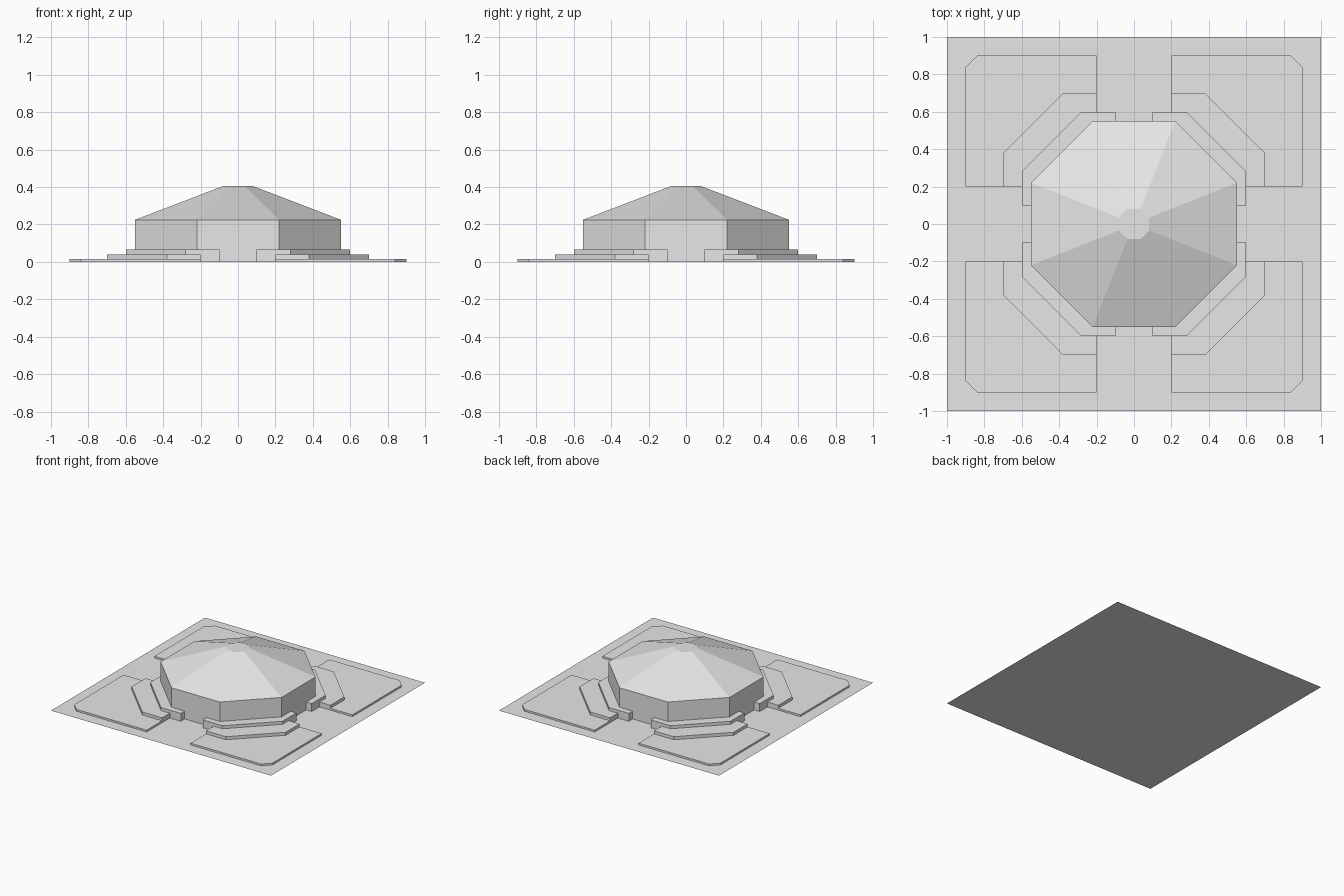
import bpy, bmesh
from math import cos, sin, pi

cube = bpy.data.objects.get("Cube")
if cube:
    bpy.data.objects.remove(cube, do_unlink=True)

grey = bpy.data.materials.new("plain_grey")
grey.use_nodes = True
grey.diffuse_color = (0.8, 0.8, 0.8, 1)
grey.node_tree.nodes["Principled BSDF"].inputs["Base Color"].default_value = grey.diffuse_color


def make_object(name, bm):
    mesh = bpy.data.meshes.new(name)
    bm.to_mesh(mesh)
    bm.free()
    mesh.materials.append(grey)
    obj = bpy.data.objects.new(name, mesh)
    bpy.context.collection.objects.link(obj)
    return obj


def loft(name, rings, cap=True):
    """Join counter-clockwise rings, given as (outline, height), from bottom to top."""
    bm = bmesh.new()
    loops = [[bm.verts.new((x, y, z)) for x, y in outline] for outline, z in rings]
    for low, high in zip(loops, loops[1:]):
        for i in range(len(low)):
            j = (i + 1) % len(low)
            bm.faces.new((low[i], low[j], high[j], high[i]))
    if cap:
        bm.faces.new(loops[-1])
    return make_object(name, bm)


def octagon(radius, half_side):
    r, s = radius, half_side
    return [(r, -s), (r, s), (s, r), (-s, r), (-r, s), (-r, -s), (-s, -r), (s, -r)]


def corner_outline(start, outer, bend, inner):
    """Corner slab with a chamfered outer edge; its inner edge lies within the hall."""
    return [(inner, start), (outer, start), (outer, bend),
            (bend, outer), (start, outer), (start, inner)]


# Flat square ground
bm = bmesh.new()
bmesh.ops.create_grid(bm, x_segments=1, y_segments=1, size=1)
make_object("ground", bm)

# Octagonal hall: walls and truncated roof
eaves = octagon(0.55, 0.22)
loft("hall_walls", [(eaves, 0), (eaves, 0.225)], cap=False)
loft("hall_roof", [(eaves, 0.225), (octagon(0.08, 0.035), 0.405)])

# Stepped terraces repeated around the four corners
terraces = {
    "lawn": (corner_outline(0.2, 0.9, 0.84, 0.5), 0.015),
    "lower_step": (corner_outline(0.2, 0.7, 0.38, 0.5), 0.04),
    "upper_step": (corner_outline(0.1, 0.6, 0.28, 0.52), 0.065),
}
corners = ["back_left", "back_right", "front_right", "front_left"]
for turn, corner in enumerate(corners):
    c, s = round(cos(turn * pi / 2)), round(sin(turn * pi / 2))
    for part, (outline, height) in terraces.items():
        turned = [(x * c - y * s, x * s + y * c) for x, y in outline]
        loft(f"{corner}_{part}", [(turned, 0), (turned, height)])
